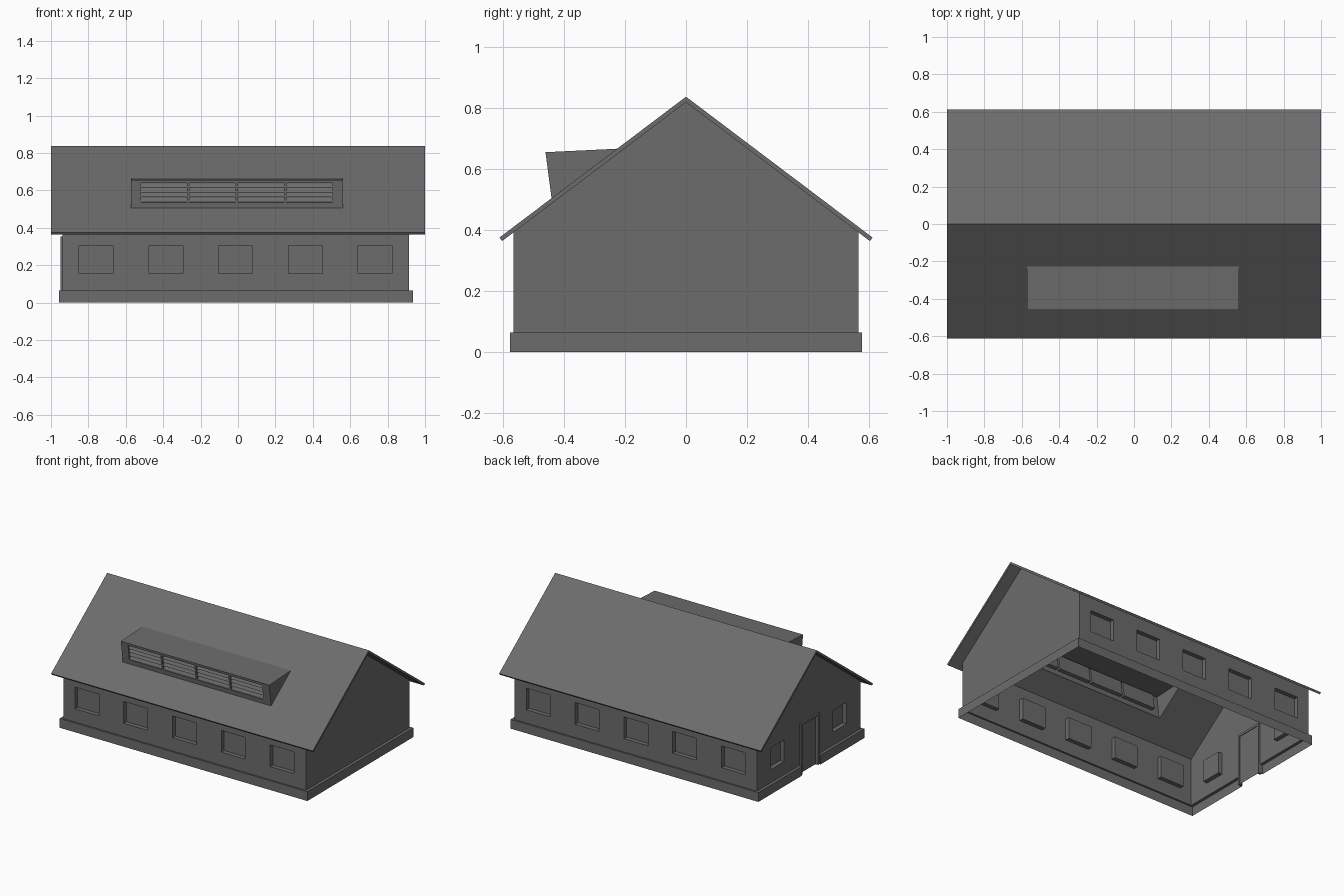
import bpy, bmesh
from mathutils import Vector

if "Cube" in bpy.data.objects:
    bpy.data.objects.remove(bpy.data.objects["Cube"])

grey = bpy.data.materials.new("plain_grey")
grey.use_nodes = True
COLOUR = (0.15, 0.15, 0.15, 1)
grey.diffuse_color = COLOUR
grey.node_tree.nodes["Principled BSDF"].inputs["Base Color"].default_value = COLOUR

# Main dimensions
WX0, WX1, WY = -0.938, 0.915, 0.566
BASE_OUT, BASE_TOP = 0.02, 0.064
RIDGE, EAVE_Y, EAVE_Z = 0.838, 0.612, 0.376
SLOPE = (RIDGE - EAVE_Z) / EAVE_Y
ROOF_T = 0.0144
WALL_TOP = RIDGE - 0.018 - SLOPE * WY
DOOR_W, DOOR_H = 0.1, 0.355
X, Y, Z = Vector((1, 0, 0)), Vector((0, 1, 0)), Vector((0, 0, 1))


def finish(bm, name):
    bmesh.ops.remove_doubles(bm, verts=bm.verts, dist=1e-5)
    mesh = bpy.data.meshes.new(name)
    bm.to_mesh(mesh)
    bm.free()
    mesh.materials.append(grey)
    obj = bpy.data.objects.new(name, mesh)
    bpy.context.collection.objects.link(obj)
    return obj


def face(bm, points):
    bm.faces.new([bm.verts.new(p) for p in points])


def panel(bm, origin, u, v, size, recesses=(), depth=0.03, openings=(), cuts=()):
    """Flat sheet facing u x v, with recessed and open rectangles (u0, u1, v0, v1)."""
    inward = -u.cross(v)
    at = lambda a, b, d=0: origin + u * a + v * b + inward * d
    holes = list(recesses) + list(openings)
    us = sorted({size[0], size[1], *cuts, *[e for h in holes for e in h[:2]]})
    vs = sorted({size[2], size[3], *[e for h in holes for e in h[2:]]})
    for a, b in zip(us, us[1:]):
        for c, d in zip(vs, vs[1:]):
            m, n = (a + b) / 2, (c + d) / 2
            if not any(h[0] < m < h[1] and h[2] < n < h[3] for h in holes):
                face(bm, [at(a, c), at(b, c), at(b, d), at(a, d)])
    for a, b, c, d in recesses:
        ring = [(a, c), (b, c), (b, d), (a, d)]
        face(bm, [at(*p, depth) for p in ring])
        for p, q in zip(ring, ring[1:] + ring[:1]):
            face(bm, [at(*p), at(*q), at(*q, depth), at(*p, depth)])


def box(bm, lo, hi):
    r = bmesh.ops.create_cube(bm, size=1)
    for vert in r["verts"]:
        vert.co = [l + (c + 0.5) * (h - l) for c, l, h in zip(vert.co, lo, hi)]


def window(centre, width):
    return (centre - width / 2, centre + width / 2, 0.155, 0.305)


# Long walls with five recessed windows each
row = [-0.759 + 0.373 * i for i in range(5)]
for name, side in (("front_wall", 1), ("back_wall", -1)):
    bm = bmesh.new()
    ends = sorted((WX0 * side, WX1 * side))
    panel(bm, Vector((0, -WY * side, 0)), X * side, Z, (*ends, BASE_TOP, WALL_TOP),
          [window(c * side, 0.182) for c in row])
    finish(bm, name)

# Gable walls, the left-hand end of the row carrying the door
for name, x, side in (("plain_gable", WX1, 1), ("door_gable", WX0, -1)):
    bm = bmesh.new()
    has_door = side < 0
    panel(bm, Vector((x, 0, 0)), Y * side, Z, (-WY, WY, BASE_TOP, WALL_TOP),
          [window(c, 0.145) for c in (-0.34, 0.34)] if has_door else [],
          openings=[(-DOOR_W, DOOR_W, BASE_TOP, DOOR_H)] if has_door else [])
    face(bm, [(x, -WY * side, WALL_TOP), (x, WY * side, WALL_TOP),
              (x, 0, WALL_TOP + SLOPE * WY)])
    finish(bm, name)

# Door with a raised frame
bm = bmesh.new()
for s in (-1, 1):
    y0, y1 = sorted((s * DOOR_W, s * (DOOR_W - 0.015)))
    box(bm, (WX0 - 0.012, y0, 0), (WX0 + 0.012, y1, DOOR_H))
box(bm, (WX0 - 0.012, -DOOR_W, DOOR_H - 0.015), (WX0 + 0.012, DOOR_W, DOOR_H))
finish(bm, "door_frame")
bm = bmesh.new()
panel(bm, Vector((WX0 + 0.008, 0, 0)), -Y, Z, (-DOOR_W, DOOR_W, 0, DOOR_H))
finish(bm, "door")


# Plinth band with a gap at the door
def plinth_path(out, z):
    x0, x1, y = WX0 - out, WX1 + out, WY + out * 0.6
    return [Vector((px, py, z)) for px, py in (
        (x0, -DOOR_W), (x0, -y), (x1, -y), (x1, y), (x0, y), (x0, DOOR_W))]


bm = bmesh.new()
low, top = plinth_path(BASE_OUT, 0), plinth_path(BASE_OUT, BASE_TOP)
inner, foot = plinth_path(0, BASE_TOP), plinth_path(0, 0)
for i in range(5):
    face(bm, [low[i], low[i + 1], top[i + 1], top[i]])
    face(bm, [top[i], top[i + 1], inner[i + 1], inner[i]])
for i in (0, -1):
    face(bm, [low[i], top[i], inner[i], foot[i]])
finish(bm, "plinth")

# Roof sheet with an opening under the dormer, thickened downwards
DX0, DX1 = -0.572, 0.562
DY_FRONT, DY_TOP, DY_BACK = -0.441, -0.461, -0.226
roof_z = lambda y: RIDGE - SLOPE * abs(y)
eave = Vector((0, -EAVE_Y, EAVE_Z))
up = Vector((0, EAVE_Y, RIDGE - EAVE_Z))
length = up.length
along = lambda y: (y + EAVE_Y) / EAVE_Y * length
bm = bmesh.new()
panel(bm, eave, X, up.normalized(), (-1, 1, 0, length),
      openings=[(DX0, DX1, along(DY_FRONT), along(DY_BACK))])
back_up = Vector((0, -up.y, up.z)).normalized()
panel(bm, Vector((0, EAVE_Y, EAVE_Z)), -X, back_up, (-1, 1, 0, length),
      cuts=(-DX1, -DX0))
roof = finish(bm, "roof")
solid = roof.modifiers.new("thickness", "SOLIDIFY")
solid.thickness = ROOF_T
solid.offset = -1
solid.use_even_offset = True

# Dormer: leaning front with four recesses, lid and cheeks
foot_pt = Vector((0, DY_FRONT, roof_z(DY_FRONT)))
top_pt = Vector((0, DY_TOP, 0.656))
back_pt = Vector((0, DY_BACK, roof_z(DY_BACK)))
lean = (top_pt - foot_pt).normalized()
height = (top_pt - foot_pt).length
vents = [(-0.519 + 0.2595 * i, -0.272 + 0.2595 * i, 0.031, 0.135) for i in range(4)]
bm = bmesh.new()
panel(bm, foot_pt, X, lean, (DX0, DX1, 0, height), vents, depth=0.025)
face(bm, [top_pt + X * DX0, top_pt + X * DX1, back_pt + X * DX1, back_pt + X * DX0])
for x, order in ((DX1, 1), (DX0, -1)):
    face(bm, [p + X * x for p in (foot_pt, back_pt, top_pt)[::order]])
finish(bm, "dormer")

# Sloping louvre slats in each dormer recess
bm = bmesh.new()
inward = -X.cross(lean)
SLATS = 4
for a, b, c, d in vents:
    pitch = (d - c) / SLATS
    for k in range(SLATS):
        lower = foot_pt + lean * (c + pitch * (k + 0.08)) + inward * 0.003
        upper = lower + lean * pitch * 0.78 + inward * 0.014
        rear = lower + inward * 0.014
        pts = [lower, upper, rear]
        face(bm, [lower + X * a, lower + X * b, upper + X * b, upper + X * a])
        face(bm, [rear + X * a, rear + X * b, lower + X * b, lower + X * a])
finish(bm, "louvre_slats")
